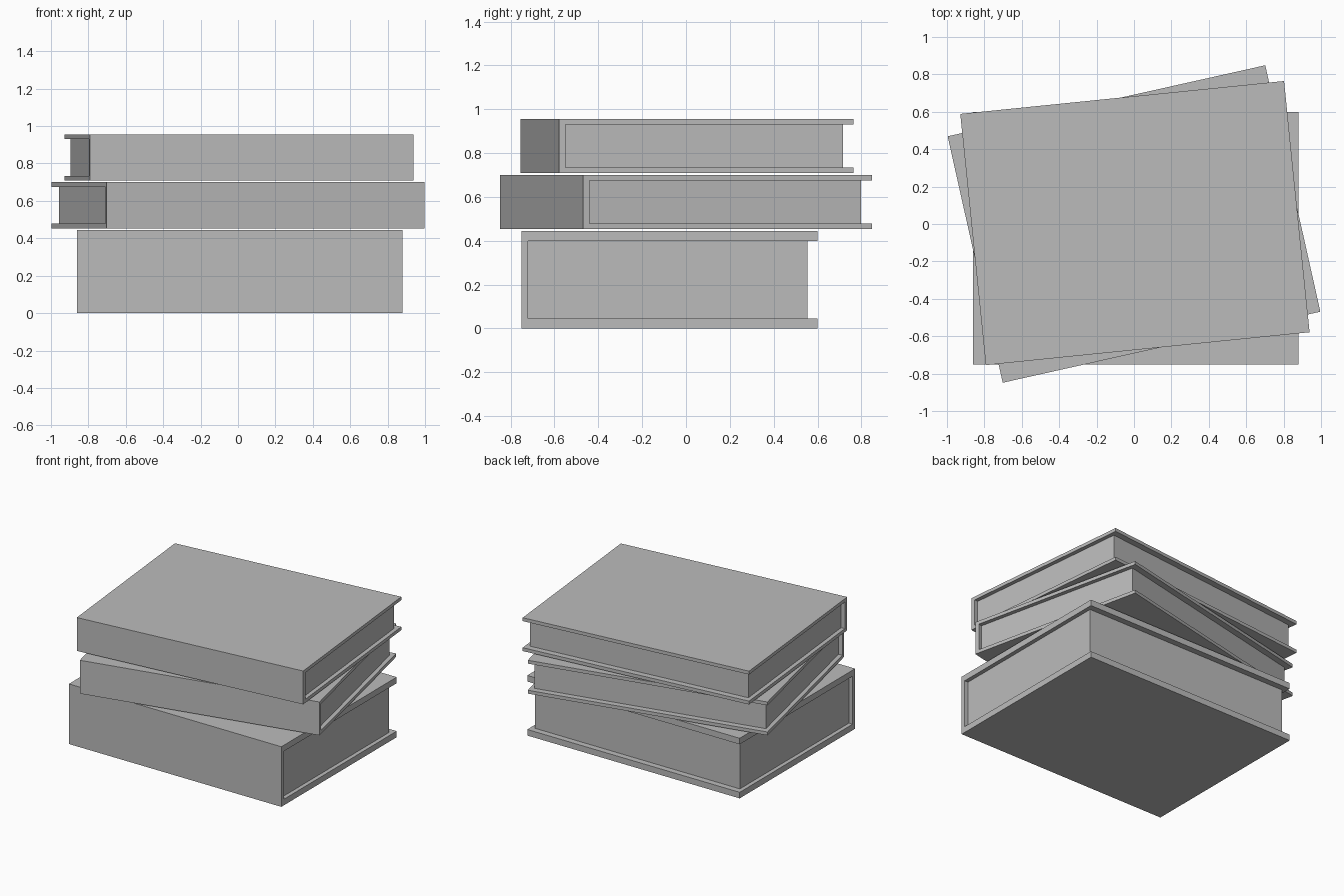
import bpy
import bmesh
from math import radians

cube = bpy.data.objects.get("Cube")
if cube:
    bpy.data.objects.remove(cube, do_unlink=True)

grey = bpy.data.materials.new("plain grey")
grey.use_nodes = True
grey.diffuse_color = (0.5, 0.5, 0.5, 1)
grey.node_tree.nodes["Principled BSDF"].inputs["Base Color"].default_value = (0.5, 0.5, 0.5, 1)

WIDTH, DEPTH = 1.74, 1.35
SPINE, OVERHANG, SIDE_INSET = 0.03, 0.045, 0.03


def extrude_profile(name, profile, width, place):
    """Extrude a closed (y, z) profile along x and place it."""
    bm = bmesh.new()
    face = bm.faces.new([bm.verts.new((-width / 2, y, z)) for y, z in profile])
    out = bmesh.ops.extrude_face_region(bm, geom=[face])
    moved = [v for v in out["geom"] if isinstance(v, bmesh.types.BMVert)]
    bmesh.ops.translate(bm, verts=moved, vec=(width, 0, 0))
    bmesh.ops.recalc_face_normals(bm, faces=bm.faces)
    mesh = bpy.data.meshes.new(name)
    bm.to_mesh(mesh)
    bm.free()
    mesh.materials.append(grey)
    obj = bpy.data.objects.new(name, mesh)
    bpy.context.collection.objects.link(obj)
    x, y, z, angle = place
    obj.location = (x, y, z)
    obj.rotation_euler.z = radians(angle)


def book(name, height, board, place):
    front, back = -DEPTH / 2, DEPTH / 2
    inner, top = front + SPINE, height - board
    # Cover: two boards joined by the spine
    extrude_profile(name + "_cover", [
        (front, 0), (back, 0), (back, board), (inner, board),
        (inner, top), (back, top), (back, height), (front, height)], WIDTH, place)
    # Page block, set in from the three open edges
    edge = back - OVERHANG
    extrude_profile(name + "_pages", [
        (inner, board), (edge, board), (edge, top), (inner, top)],
        WIDTH - 2 * SIDE_INSET, place)


book("bottom_book", 0.445, 0.045, (0.01, -0.075, 0, 0))
book("middle_book", 0.247, 0.025, (0, 0, 0.453, 12.6))
book("top_book", 0.247, 0.025, (0.005, 0.005, 0.709, 5.8))
